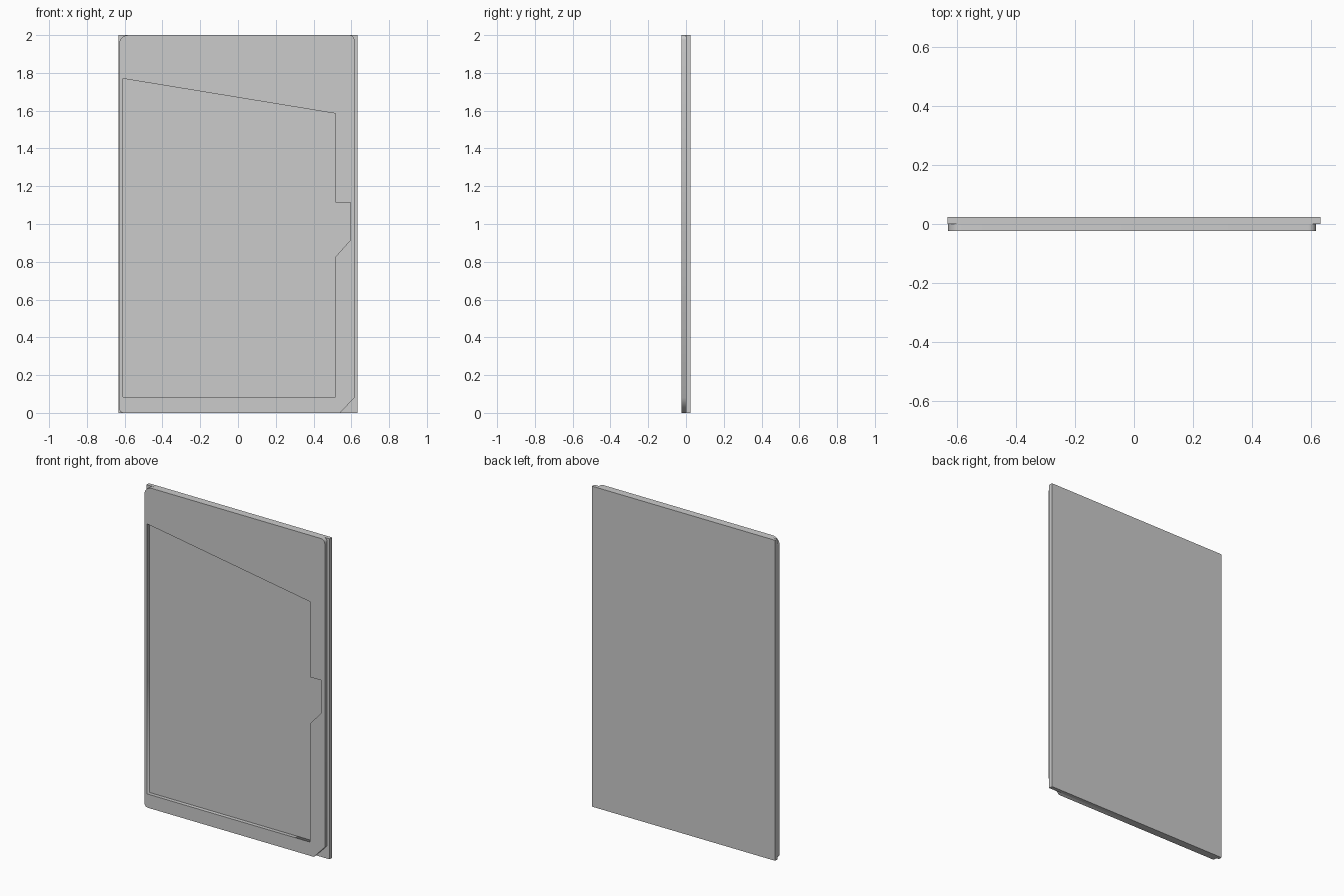
import bpy, math

if "Cube" in bpy.data.objects:
    bpy.data.objects.remove(bpy.data.objects["Cube"])

T = 0.024  # thickness of each layer

# Back slab: full rectangle
bpy.ops.mesh.primitive_cube_add(size=1, location=(0, T / 2, 1))
slab = bpy.context.object
slab.name = "back_panel"
slab.scale = (1.264, T, 2)
bpy.ops.object.transform_apply(location=True, rotation=False, scale=True)


def arc(cx, cz, r, start, steps=6):
    """Quarter arc, counter-clockwise from the start angle in degrees."""
    angles = [math.radians(start + 90 * i / steps) for i in range(steps + 1)]
    return [(cx + r * math.cos(a), cz + r * math.sin(a)) for a in angles]


def plate(name, outlines, y, half):
    """Filled, extruded x-z outlines; inner outlines become openings."""
    cu = bpy.data.curves.new(name, 'CURVE')
    cu.dimensions = '2D'
    cu.fill_mode = 'BOTH'
    cu.extrude = half
    for pts in outlines:
        sp = cu.splines.new('POLY')
        sp.points.add(len(pts) - 1)
        for p, (x, z) in zip(sp.points, pts):
            p.co = (x, z, 0, 1)
        sp.use_cyclic_u = True
    ob = bpy.data.objects.new(name, cu)
    bpy.context.collection.objects.link(ob)
    ob.location.y = y
    ob.rotation_euler.x = math.pi / 2
    bpy.ops.object.select_all(action='DESELECT')
    ob.select_set(True)
    bpy.context.view_layer.objects.active = ob
    bpy.ops.object.convert(target='MESH')
    return bpy.context.object


# Front frame: rounded corners, one cut corner, stepped opening with slanted top
L, R = -0.63, 0.616
outer = ([(0.54, 0), (R, 0.08)]
         + arc(R - 0.025, 1.975, 0.025, 0)
         + arc(L + 0.05, 1.95, 0.05, 90)
         + arc(L + 0.025, 0.025, 0.025, 180))
opening = [(-0.61, 0.085), (0.515, 0.085), (0.515, 0.825), (0.595, 0.915),
           (0.595, 1.115), (0.515, 1.115), (0.515, 1.585), (-0.61, 1.77)]
plate("front_frame", [outer, opening], -T / 2, T / 2)
